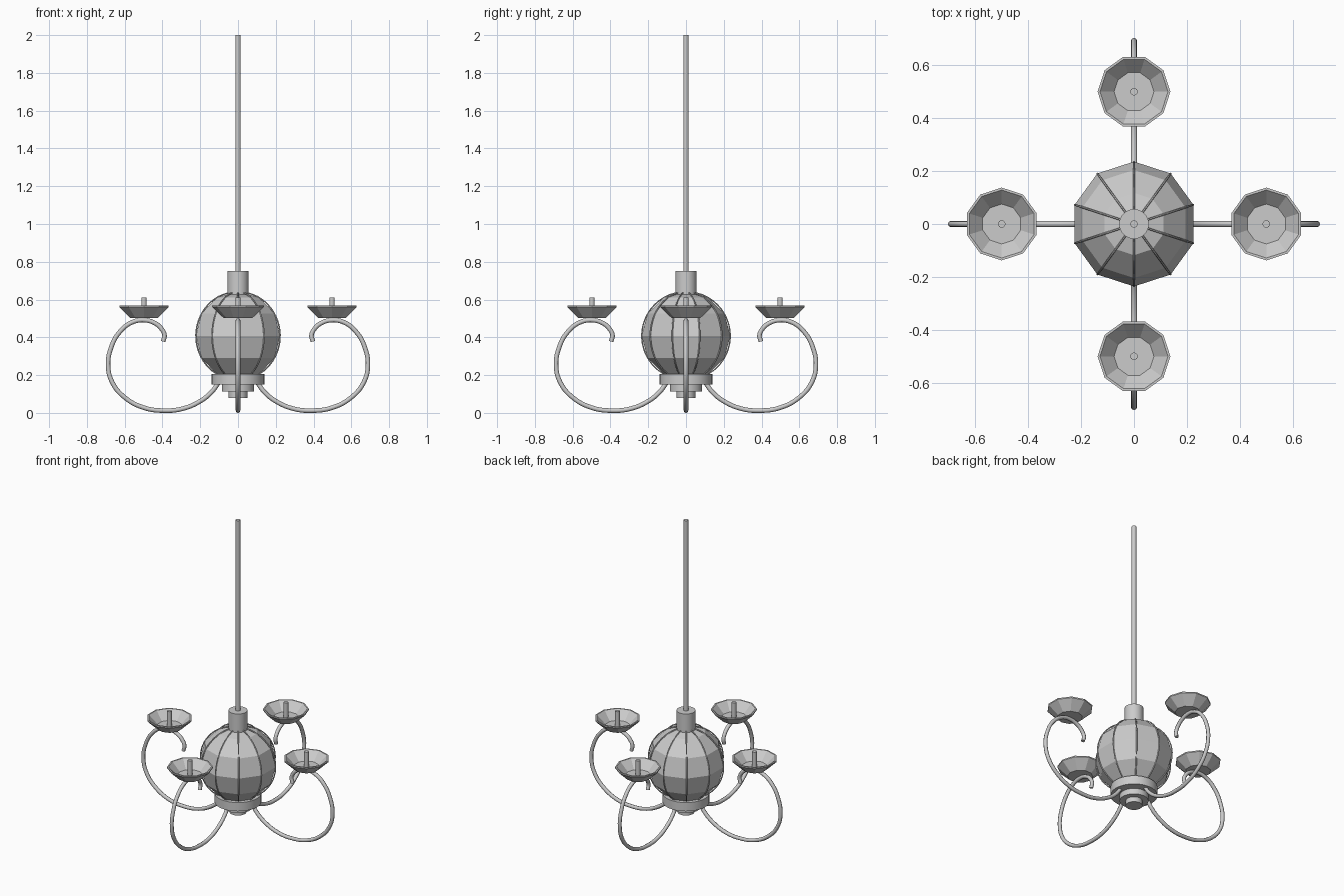
import bpy, bmesh, math
from mathutils import Matrix, Vector

if "Cube" in bpy.data.objects:
    bpy.data.objects.remove(bpy.data.objects["Cube"])


def add_mesh(name, mesh, matrix=Matrix(), smooth=None):
    obj = bpy.data.objects.new(name, mesh)
    bpy.context.collection.objects.link(obj)
    mesh.transform(matrix)
    bpy.ops.object.select_all(action='DESELECT')
    obj.select_set(True)
    bpy.context.view_layer.objects.active = obj
    if smooth:
        bpy.ops.object.shade_smooth_by_angle(angle=math.radians(smooth))
    return obj


def lathe(name, profile, sides, matrix=Matrix(), smooth=None):
    """Revolve (radius, z) points around z, with a corner on the +y axis."""
    bm = bmesh.new()
    rings = []
    for r, z in profile:
        if r < 1e-6:
            rings.append([bm.verts.new((0, 0, z))] * sides)
        else:
            rings.append([bm.verts.new((r * math.cos(a), r * math.sin(a), z))
                          for a in (math.pi / 2 + math.tau * i / sides for i in range(sides))])
    for low, high in zip(rings, rings[1:]):
        for i in range(sides):
            j = (i + 1) % sides
            quad = list(dict.fromkeys((low[i], low[j], high[j], high[i])))
            bm.faces.new(quad)
    bmesh.ops.recalc_face_normals(bm, faces=bm.faces)
    mesh = bpy.data.meshes.new(name)
    bm.to_mesh(mesh)
    bm.free()
    return add_mesh(name, mesh, matrix, smooth)


def cylinder(name, r, z0, z1, matrix=Matrix(), sides=32):
    return lathe(name, [(0, z0), (r, z0), (r, z1), (0, z1)], sides, matrix, 30)


def tube(name, points, r, matrix=Matrix(), steps=5, detail=2):
    """Round tube along a smooth path of (x, z) points."""
    curve = bpy.data.curves.new(name + "_path", 'CURVE')
    curve.dimensions = '3D'
    curve.bevel_depth = r
    curve.bevel_resolution = detail
    curve.resolution_u = steps
    curve.use_fill_caps = True
    spline = curve.splines.new('BEZIER')
    spline.bezier_points.add(len(points) - 1)
    for p, (x, z) in zip(spline.bezier_points, points):
        p.co = (x, 0, z)
        p.handle_left_type = p.handle_right_type = 'AUTO'
    temp = bpy.data.objects.new(name + "_temp", curve)
    bpy.context.collection.objects.link(temp)
    bpy.context.view_layer.update()
    mesh = bpy.data.meshes.new_from_object(temp.evaluated_get(bpy.context.evaluated_depsgraph_get()))
    bpy.data.objects.remove(temp)
    return add_mesh(name, mesh, matrix, 50)


# Hanging rod and top collar
cylinder("hanging_rod", 0.014, 0.74, 2.0, sides=16)
cylinder("top_collar", 0.056, 0.62, 0.75)

# Faceted globe
R, CZ = 0.235, 0.408
lathe("globe", [(R * math.sin(math.pi * i / 6), CZ - R * math.cos(math.pi * i / 6))
                for i in range(7)], 10)

# Thin ribs along the globe's corners
arc = [(0.234 * math.sin(math.radians(a)), CZ + 0.234 * math.cos(math.radians(a)))
       for a in range(10, 156, 12)]
for k in range(10):
    tube(f"globe_rib_{k + 1}", arc, 0.004,
         Matrix.Rotation(math.pi / 2 + math.tau * k / 10, 4, 'Z'), 2, 1)

# Stepped base
cylinder("base_upper_disc", 0.14, 0.15, 0.207)
cylinder("base_middle_disc", 0.086, 0.113, 0.152)
cylinder("base_lower_disc", 0.05, 0.08, 0.115)

# Four scrolled arms with candle dishes
scroll = [(0.10, 0.165), (0.14, 0.11), (0.20, 0.062), (0.29, 0.023), (0.39, 0.012),
          (0.50, 0.028), (0.60, 0.082), (0.665, 0.16), (0.688, 0.25), (0.672, 0.345),
          (0.625, 0.43), (0.56, 0.48), (0.495, 0.491), (0.44, 0.475), (0.405, 0.445),
          (0.389, 0.41), (0.397, 0.378)]
dish = [(0, 0.502), (0.076, 0.502), (0.137, 0.56), (0.137, 0.568),
        (0.128, 0.568), (0.075, 0.514), (0, 0.514)]
for k, side in enumerate(("right", "back", "left", "front")):
    turn = Matrix.Rotation(k * math.pi / 2, 4, 'Z')
    seat = turn @ Matrix.Translation(Vector((0.498, 0, 0)))
    tube(f"{side}_arm", scroll, 0.012, turn)
    lathe(f"{side}_candle_dish", dish, 10, seat)
    cylinder(f"{side}_candle_pin", 0.014, 0.508, 0.612, seat, 16)
